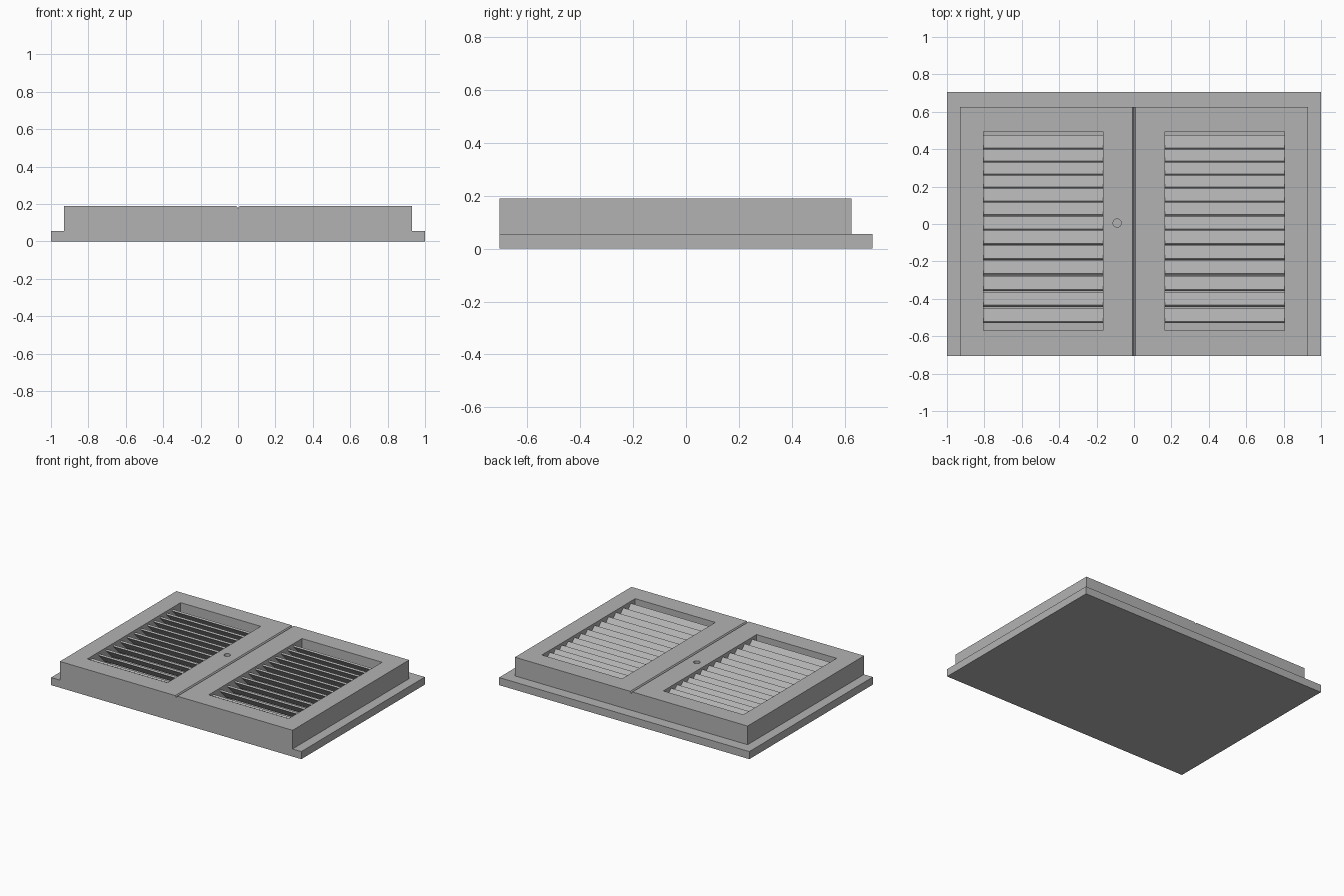
import bpy, bmesh, math
from mathutils import Matrix

cube = bpy.data.objects.get("Cube")
if cube:
    bpy.data.objects.remove(cube, do_unlink=True)

grey = bpy.data.materials.new("plain_grey")
grey.use_nodes = True
COLOUR = (0.45, 0.45, 0.45, 1)
grey.diffuse_color = COLOUR
grey.node_tree.nodes["Principled BSDF"].inputs["Base Color"].default_value = COLOUR


def make_object(name, bm):
    bmesh.ops.recalc_face_normals(bm, faces=bm.faces)
    mesh = bpy.data.meshes.new(name)
    bm.to_mesh(mesh)
    bm.free()
    mesh.materials.append(grey)
    obj = bpy.data.objects.new(name, mesh)
    bpy.context.collection.objects.link(obj)
    return obj


def add_box(bm, low, high):
    size = [b - a for a, b in zip(low, high)]
    mid = [(a + b) / 2 for a, b in zip(low, high)]
    bmesh.ops.create_cube(bm, size=1, matrix=Matrix.Translation(mid) @ Matrix.Diagonal((*size, 1)))


def box(name, low, high):
    bm = bmesh.new()
    add_box(bm, low, high)
    return make_object(name, bm)


def combine(target, other, operation):
    mod = target.modifiers.new("combine", "BOOLEAN")
    mod.object = other
    mod.operation = operation
    mod.solver = "EXACT"
    bpy.context.view_layer.objects.active = target
    bpy.ops.object.modifier_apply(modifier=mod.name)
    bpy.data.objects.remove(other, do_unlink=True)


FRONT, BACK = -0.705, 0.705
FLANGE, TOP = 0.055, 0.19
IN, OUT = 0.165, 0.805          # window limits in x
WIN_FRONT, WIN_BACK = -0.57, 0.495

# Casing with a flange on three sides, flush at the front
casing = box("casing", (-1, FRONT, 0), (1, BACK, FLANGE))
combine(casing, box("raised_body", (-0.93, FRONT, 0), (0.93, 0.625, TOP)), "UNION")

# Two recessed windows
for side in (-1, 1):
    x0, x1 = sorted((side * IN, side * OUT))
    combine(casing, box("window_cutter", (x0, WIN_FRONT, FLANGE), (x1, WIN_BACK, 0.3)), "DIFFERENCE")

# V-shaped groove down the middle
bm = bmesh.new()
profile = [(-0.01, TOP + 0.002), (0.01, TOP + 0.002), (0, TOP - 0.012)]
face = bm.faces.new([bm.verts.new((x, -0.8, z)) for x, z in profile])
extruded = bmesh.ops.extrude_face_region(bm, geom=[face])["geom"]
bmesh.ops.translate(bm, vec=(0, 1.6, 0), verts=[v for v in extruded if isinstance(v, bmesh.types.BMVert)])
combine(casing, make_object("groove_cutter", bm), "DIFFERENCE")

# Small round hole beside the groove
bm = bmesh.new()
bmesh.ops.create_cone(bm, cap_ends=True, segments=32, radius1=0.022, radius2=0.022, depth=0.06,
                      matrix=Matrix.Translation((-0.09, 0.005, TOP)))
combine(casing, make_object("hole_cutter", bm), "DIFFERENCE")

# Louvre slats: upper edge leans to the front, spacing widens to the front
LENGTH, THICK = 0.1, 0.012
for name, side in (("left_louvres", 1), ("right_louvres", -1)):
    bm = bmesh.new()
    for i in range(13):
        y = 0.437 - 0.067 * i - 0.00085 * i * i
        place = (Matrix.Translation((side * (IN + OUT) / 2, y, 0.136))
                 @ Matrix.Rotation(math.radians(-45), 4, "X")
                 @ Matrix.Diagonal((OUT - IN, LENGTH, THICK, 1)))
        bmesh.ops.create_cube(bm, size=1, matrix=place)
    make_object(name, bm)
